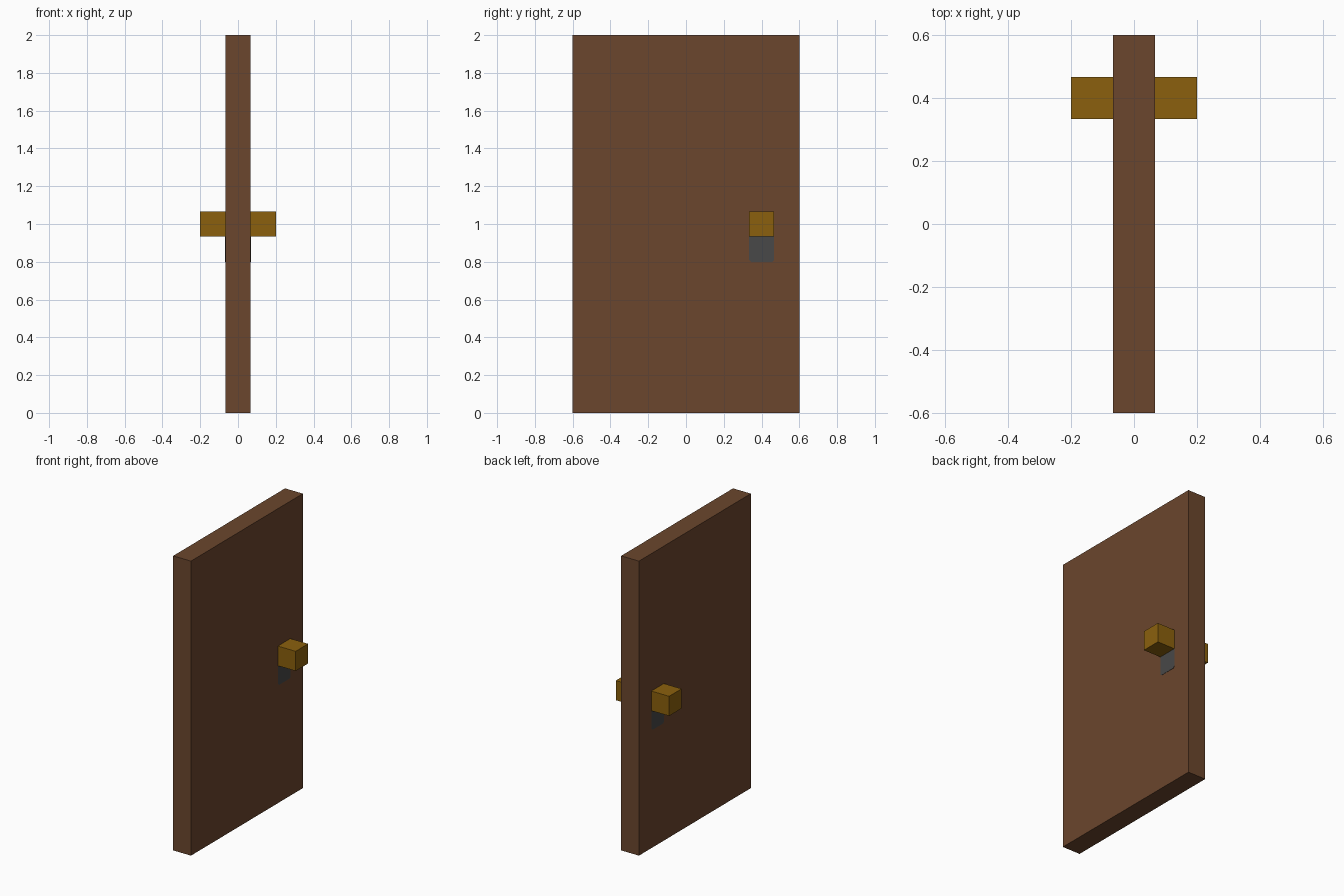
import bpy, bmesh

if "Cube" in bpy.data.objects:
    bpy.data.objects.remove(bpy.data.objects["Cube"])


def material(name, rgb):
    m = bpy.data.materials.new(name)
    m.diffuse_color = (*rgb, 1.0)
    m.use_nodes = True
    m.node_tree.nodes["Principled BSDF"].inputs["Base Color"].default_value = m.diffuse_color
    return m


wood = material("brown_wood", (0.147, 0.061, 0.026))
brass = material("brass", (0.258, 0.118, 0.004))
iron = material("dark_grey", (0.065, 0.065, 0.065))


def finish(name, bm, mat):
    bmesh.ops.recalc_face_normals(bm, faces=bm.faces)
    me = bpy.data.meshes.new(name)
    bm.to_mesh(me)
    bm.free()
    me.materials.append(mat)
    ob = bpy.data.objects.new(name, me)
    bpy.context.collection.objects.link(ob)


def box(name, lo, hi, mat):
    bm = bmesh.new()
    bmesh.ops.create_cube(bm, size=1)
    for v in bm.verts:
        v.co = [lo[i] if v.co[i] < 0 else hi[i] for i in range(3)]
    finish(name, bm, mat)


# Door slab
T = 0.0667
box("door_panel", (-T, -0.6, 0), (T, 0.6, 2), wood)

for side, label in ((1, "right"), (-1, "left")):
    # Square knob on each face
    x0, x1 = sorted((side * T, side * 0.2))
    box("knob_" + label, (x0, 0.333, 0.9333), (x1, 0.4667, 1.0667), brass)

    # Thin keyhole plate below the knob, lower corners clipped
    y0, y1, z0, z1, c = 0.333, 0.4667, 0.80, 0.9333, 0.01
    outline = [(y0, z1), (y0, z0 + c), (y0 + c, z0),
               (y1 - c, z0), (y1, z0 + c), (y1, z1)]
    bm = bmesh.new()
    face = bm.faces.new([bm.verts.new((side * T, y, z)) for y, z in outline])
    ext = bmesh.ops.extrude_face_region(bm, geom=[face])
    for v in ext["geom"]:
        if isinstance(v, bmesh.types.BMVert):
            v.co.x += side * 0.002
    finish("lock_plate_" + label, bm, iron)
